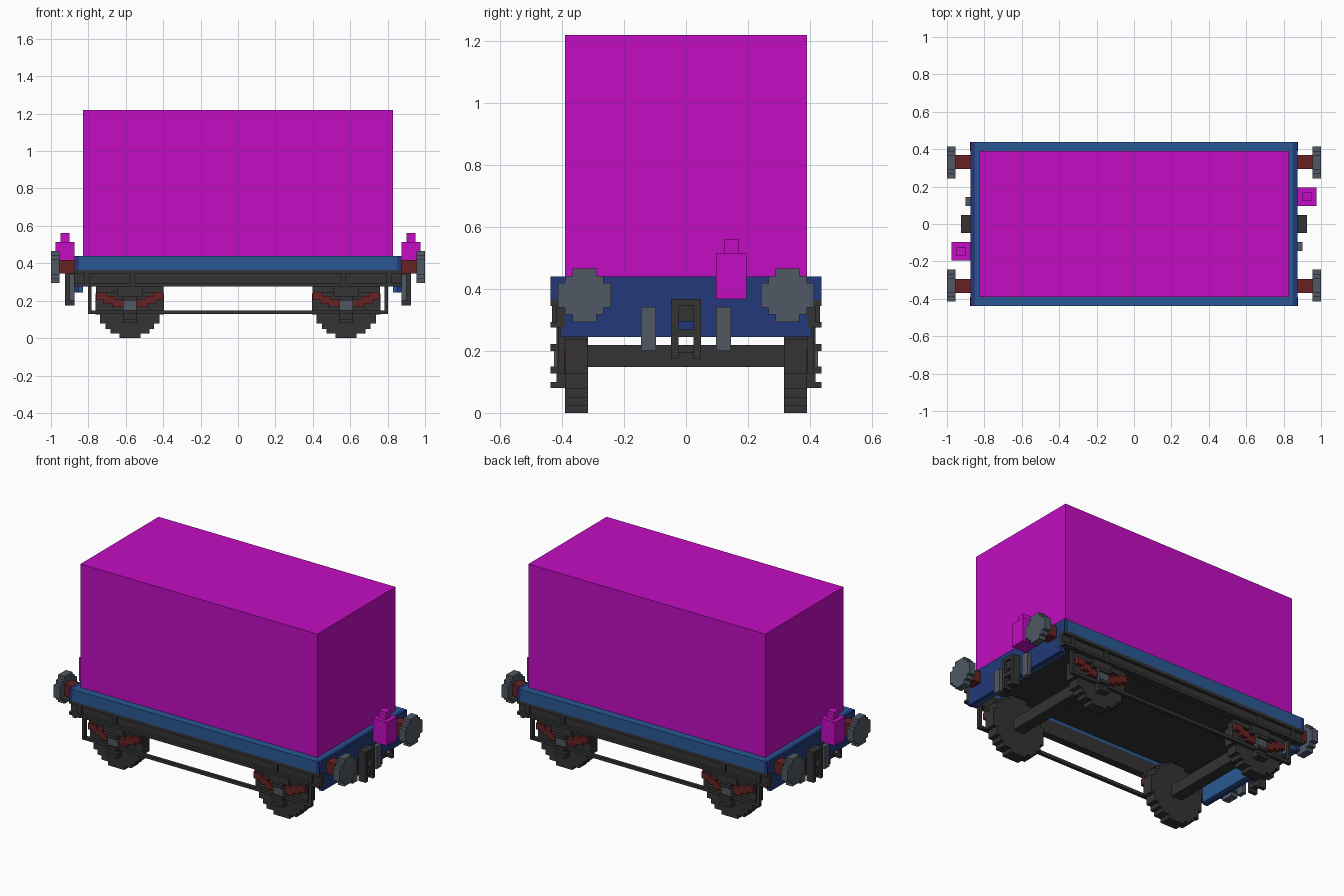
import bpy, bmesh, math
from mathutils import Matrix, Vector

if "Cube" in bpy.data.objects:
    bpy.data.objects.remove(bpy.data.objects["Cube"], do_unlink=True)


def material(name, rgb):
    lin = [((c / 255 + 0.055) / 1.055) ** 2.4 if c > 10 else c / 255 / 12.92 for c in rgb]
    m = bpy.data.materials.new(name)
    m.use_nodes = True
    m.diffuse_color = (*lin, 1)
    bsdf = m.node_tree.nodes["Principled BSDF"]
    bsdf.inputs["Base Color"].default_value = (*lin, 1)
    bsdf.inputs["Roughness"].default_value = 0.8
    return m


MAGENTA = material("magenta", (195, 13, 195))
BLUE = material("deck blue", (42, 89, 148))
NAVY = material("navy", (34, 57, 122))
GREY = material("steel grey", (80, 88, 99))
BROWN = material("red brown", (103, 34, 34))
DARK = material("charcoal", (51, 51, 51))

# Repeats of a part: once, at both ends (half turn), on both sides, at all four corners
ONE = [Matrix()]
ENDS = [Matrix(), Matrix.Rotation(math.pi, 4, 'Z')]
SIDES = [Matrix(), Matrix.Scale(-1, 4, (0, 1, 0))]
LENGTH = [Matrix(), Matrix.Scale(-1, 4, (1, 0, 0))]
CORNERS = [a @ b for a in SIDES for b in LENGTH]


def finish(name, mat, bm, repeats):
    """Turn a piece and its repeats into one object."""
    src = bpy.data.meshes.new(name + "_piece")
    bm.to_mesh(src)
    bm.free()
    out = bmesh.new()
    for m in repeats:
        tmp = src.copy()
        tmp.transform(m)
        if m.determinant() < 0:
            tmp.flip_normals()
        out.from_mesh(tmp)
        bpy.data.meshes.remove(tmp)
    bpy.data.meshes.remove(src)
    mesh = bpy.data.meshes.new(name)
    out.to_mesh(mesh)
    out.free()
    mesh.materials.append(mat)
    obj = bpy.data.objects.new(name, mesh)
    bpy.context.collection.objects.link(obj)
    return obj


def boxes(name, mat, spans, repeats=ONE):
    """Each span is x0, x1, y0, y1, z0, z1."""
    bm = bmesh.new()
    for x0, x1, y0, y1, z0, z1 in spans:
        m = Matrix.Translation(((x0 + x1) / 2, (y0 + y1) / 2, (z0 + z1) / 2))
        m = m @ Matrix.Diagonal((x1 - x0, y1 - y0, z1 - z0, 1))
        bmesh.ops.create_cube(bm, size=1, matrix=m)
    return finish(name, mat, bm, repeats)


def stepped_disc(name, mat, steps, origin, across, depth, repeats):
    """Extrude a disc outlined in steps; steps are (half width, half height), tall to wide."""
    quarter = []
    for i, (w, h) in enumerate(steps):
        quarter.append((w, h))
        if i + 1 < len(steps):
            quarter.append((w, steps[i + 1][1]))
    ring = quarter + [(w, -h) for w, h in reversed(quarter)]
    ring += [(-w, -h) for w, h in quarter] + [(-w, h) for w, h in reversed(quarter)]
    bm = bmesh.new()
    verts = [bm.verts.new(Vector(origin) + Vector(across) * u + Vector((0, 0, v)))
             for u, v in ring]
    face = bm.faces.new(verts)
    new = bmesh.ops.extrude_face_region(bm, geom=[face])["geom"]
    bmesh.ops.translate(bm, vec=depth, verts=[g for g in new if isinstance(g, bmesh.types.BMVert)])
    bmesh.ops.recalc_face_normals(bm, faces=bm.faces)
    return finish(name, mat, bm, repeats)


# Load and deck
boxes("cargo_box", MAGENTA, [(-.828, .828, -.39, .39, .44, 1.22)])
boxes("deck", BLUE, [(-.85, .85, -.4375, .4375, .39, .44)])
boxes("deck_rim", BLUE, [(-.85, .85, .39, .4375, .365, .39)], SIDES)
boxes("floor_underside", DARK, [(-.83, .83, -.385, .385, .38, .39)])

# End beams
boxes("end_beam", NAVY, [(.85, .875, -.4375, .4375, .365, .44),
                         (.85, .875, -.405, .405, .245, .365)], ENDS)
boxes("end_beam_backing", BLUE, [(.828, .85, -.39, .39, .245, .39)], ENDS)

# Side rails with flanges and ribs
boxes("side_rail", DARK, [(-.876, .876, .39, .418, .275, .365),
                          (-.876, .876, .418, .4375, .345, .365),
                          (-.876, .876, .418, .4375, .275, .293)], SIDES)
boxes("side_rail_ribs", DARK, [(.55, .575, .418, .432, .293, .345),
                               (.795, .82, .418, .432, .293, .345)], CORNERS)

# Tie rod and its hangers
boxes("tie_rod", DARK, [(-.8, .8, .393, .413, .128, .148)], SIDES)
boxes("tie_rod_hangers", DARK, [(.782, .802, .392, .414, .128, .275)], CORNERS)

# Wheels and axles
AX, AZ = .578, .183
stepped_disc("wheels", DARK, [(.056, .183), (.104, .159), (.13, .134), (.159, .106), (.183, .056)],
             (AX, .317, AZ), (1, 0, 0), (0, .073, 0), CORNERS)
boxes("axles", DARK, [(AX - .036, AX + .036, -.32, .32, .148, .22)], LENGTH)

# Axle guards and axle boxes
boxes("axle_guards", DARK, [(AX - .18, AX + .18, .385, .405, .245, .28),
                            (AX - .068, AX + .068, .39, .418, .222, .275),
                            (AX - .036, AX + .036, .39, .4375, .2, .222),
                            (AX - .036, AX + .036, .39, .418, .08, .2),
                            (AX - .036, AX + .036, .418, .4375, .128, .15),
                            (AX - .036, AX + .036, .418, .4375, .08, .1)], CORNERS)
boxes("axle_box_caps", GREY, [(AX - .036, AX + .036, .39, .426, .15, .2)], CORNERS)

# Leaf springs, stepping up away from the axle box
springs = []
for inner, outer, low in ((.036, .095, .165), (.08, .14, .183), (.125, .18, .204)):
    for s in (-1, 1):
        a, b = sorted((AX + s * inner, AX + s * outer))
        springs.append((a, b, .388, .414, low, low + .041))
boxes("leaf_springs", BROWN, springs, CORNERS)

# Buffers
stepped_disc("buffer_heads", GREY, [(.039, .086), (.062, .062), (.086, .039)],
             (.955, .328, .38), (0, 1, 0), (.045, 0, 0), CORNERS)
boxes("buffer_shanks", BROWN, [(.875, .955, .295, .368, .345, .417)], CORNERS)

# Couplings: open frame with a block in the upper part
boxes("couplings", DARK, [(.875, .925, -.048, -.025, .175, .367),
                          (.875, .925, .025, .048, .175, .367),
                          (.875, .925, -.025, .025, .345, .367),
                          (.875, .912, -.025, .025, .295, .345),
                          (.875, .925, -.025, .025, .245, .27),
                          (.875, .912, -.025, .025, .195, .22)], ENDS)

# Hanging hoses beside the couplings
boxes("hoses", GREY, [(.875, .902, .097, .145, .2, .342)], CORNERS)

# Tail lamps
boxes("tail_lamps", MAGENTA, [(.875, .975, .097, .195, .367, .515),
                              (.9, .95, .122, .17, .515, .562)], ENDS)
